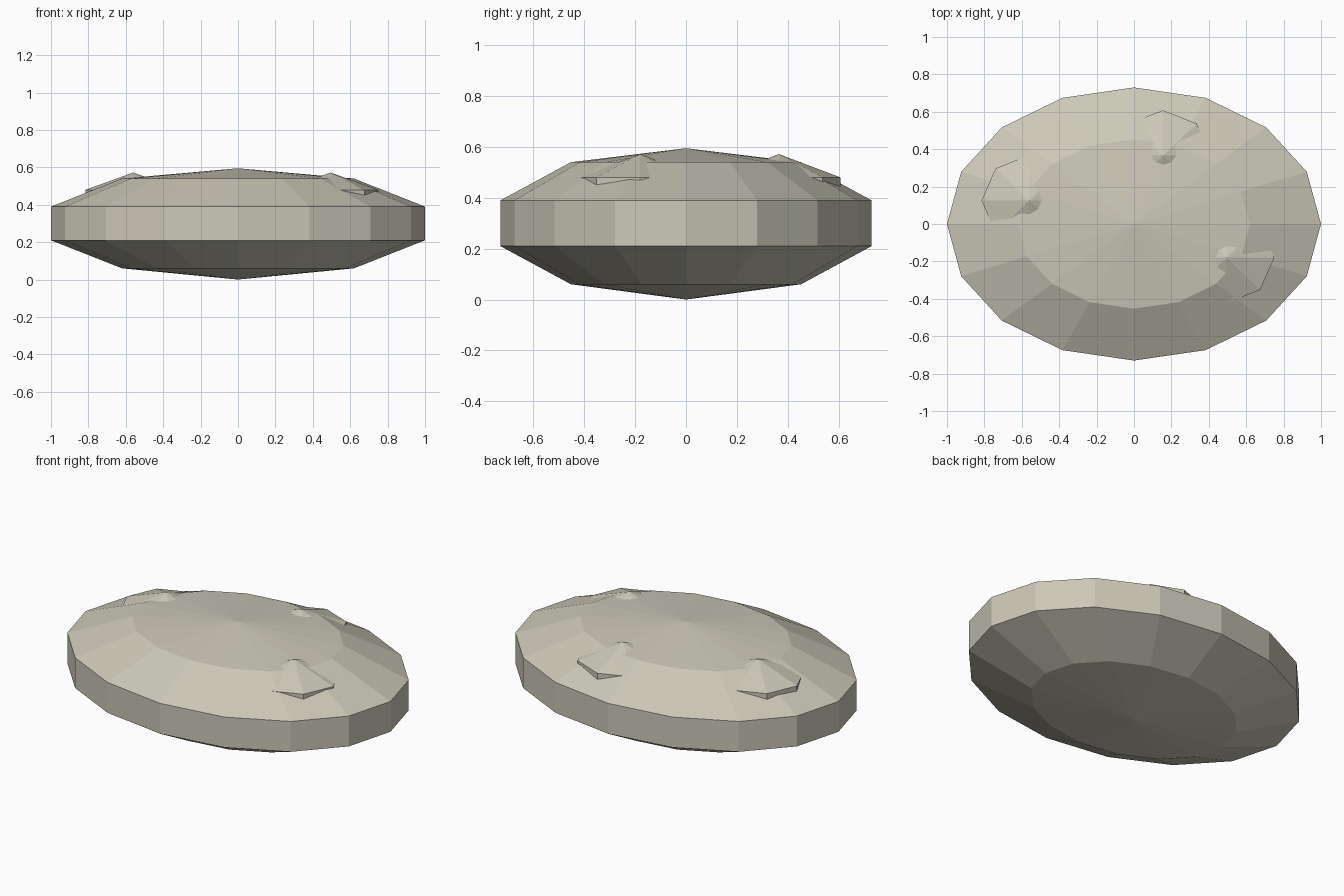
import bpy
import bmesh
from math import cos, sin, tau

cube = bpy.data.objects.get("Cube")
if cube:
    bpy.data.objects.remove(cube)

stone = bpy.data.materials.new("warm pale stone")
stone.use_nodes = True
COLOR = (0.60, 0.58, 0.48, 1)
stone.diffuse_color = COLOR
stone.node_tree.nodes["Principled BSDF"].inputs["Base Color"].default_value = COLOR


def lens(name, sides, rx, ry, bottom, rings, top, location=(0, 0, 0)):
    """Closed faceted solid: a bottom point, elliptical rings (scale, z), a top point."""
    bm = bmesh.new()
    loops = [[bm.verts.new((rx * s * cos(tau * i / sides), ry * s * sin(tau * i / sides), z))
              for i in range(sides)] for s, z in rings]
    low, high = bm.verts.new((0, 0, bottom)), bm.verts.new((0, 0, top))
    for i in range(sides):
        j = (i + 1) % sides
        bm.faces.new((low, loops[0][j], loops[0][i]))
        for a, b in zip(loops, loops[1:]):
            bm.faces.new((a[i], a[j], b[j], b[i]))
        bm.faces.new((loops[-1][i], loops[-1][j], high))
    mesh = bpy.data.meshes.new(name)
    bm.to_mesh(mesh)
    bm.free()
    mesh.materials.append(stone)
    obj = bpy.data.objects.new(name, mesh)
    obj.location = location
    bpy.context.collection.objects.link(obj)
    return obj


# Oval body with a straight rim and shallow domes above and below
lens("body", 16, 1, 0.73, 0, [(0.62, 0.06), (1, 0.21), (1, 0.39), (0.62, 0.54)], 0.595)

# Three pointed bumps half sunk into the upper slope
bumps = {"back_bump": (0.155, 0.365, 0), "right_bump": (-0.56, 0.125, 0),
         "left_bump": (0.495, -0.18, 0)}
for name, spot in bumps.items():
    lens(name, 8, 0.255, 0.243, 0.37, [(1, 0.43), (1, 0.48)], 0.572, spot)
